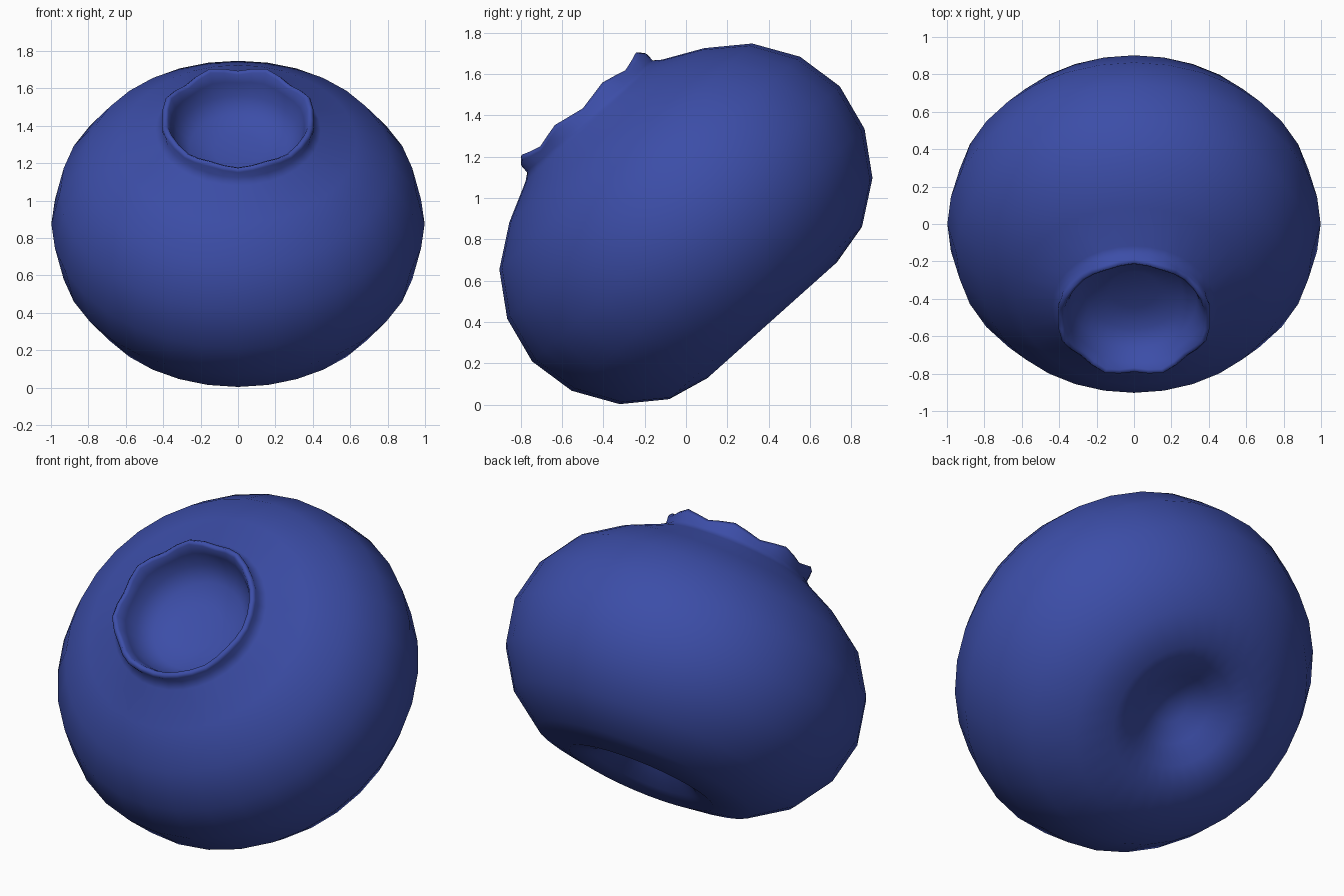
import bpy, bmesh, math
from mathutils import Matrix

if "Cube" in bpy.data.objects:
    bpy.data.objects.remove(bpy.data.objects["Cube"])

SEGMENTS = 32
TILT = math.radians(41.8)

# Half profile (radius, height, rim wave amount), from the base dent to the bowl floor
profile = [
    (0.10, -0.46, 0), (0.20, -0.52, 0), (0.30, -0.59, 0), (0.42, -0.625, 0),
    (0.625, -0.578, 0), (0.82, -0.436, 0), (0.95, -0.233, 0), (0.998, 0.0, 0),
    (0.95, 0.235, 0), (0.82, 0.437, 0), (0.632, 0.575, 0), (0.442, 0.670, 0),
    (0.408, 0.70, 0.2), (0.412, 0.745, 0.9), (0.396, 0.764, 1), (0.378, 0.752, 1),
    (0.358, 0.70, 0.4), (0.335, 0.62, 0), (0.26, 0.55, 0), (0.13, 0.525, 0),
]

bm = bmesh.new()
rings = []
for r, h, wave in profile:
    ring = []
    for i in range(SEGMENTS):
        a = 2 * math.pi * i / SEGMENTS
        w = -math.cos(8 * a) * wave          # eight soft scallops round the lip
        rr = r + 0.006 * w
        ring.append(bm.verts.new((rr * math.sin(a), rr * math.cos(a), h + 0.015 * w)))
    rings.append(ring)

# Walls between rings
for low, high in zip(rings, rings[1:]):
    for i in range(SEGMENTS):
        j = (i + 1) % SEGMENTS
        bm.faces.new((low[i], low[j], high[j], high[i]))

# Centre of the base dent and of the bowl floor
for ring, h in ((rings[0], -0.44), (rings[-1], 0.52)):
    c = bm.verts.new((0, 0, h))
    for i in range(SEGMENTS):
        bm.faces.new((ring[i], ring[(i + 1) % SEGMENTS], c))

bmesh.ops.recalc_face_normals(bm, faces=bm.faces)
bm.transform(Matrix.Translation((0, 0, 0.875)) @ Matrix.Rotation(TILT, 4, 'X'))
for f in bm.faces:
    f.smooth = True

mesh = bpy.data.meshes.new("tilted_pot")
bm.to_mesh(mesh)
bm.free()
pot = bpy.data.objects.new("tilted_pot", mesh)
bpy.context.collection.objects.link(pot)

blue = bpy.data.materials.new("deep blue")
blue.diffuse_color = (0.045, 0.075, 0.39, 1)
blue.use_nodes = True
blue.node_tree.nodes["Principled BSDF"].inputs["Base Color"].default_value = blue.diffuse_color
mesh.materials.append(blue)
